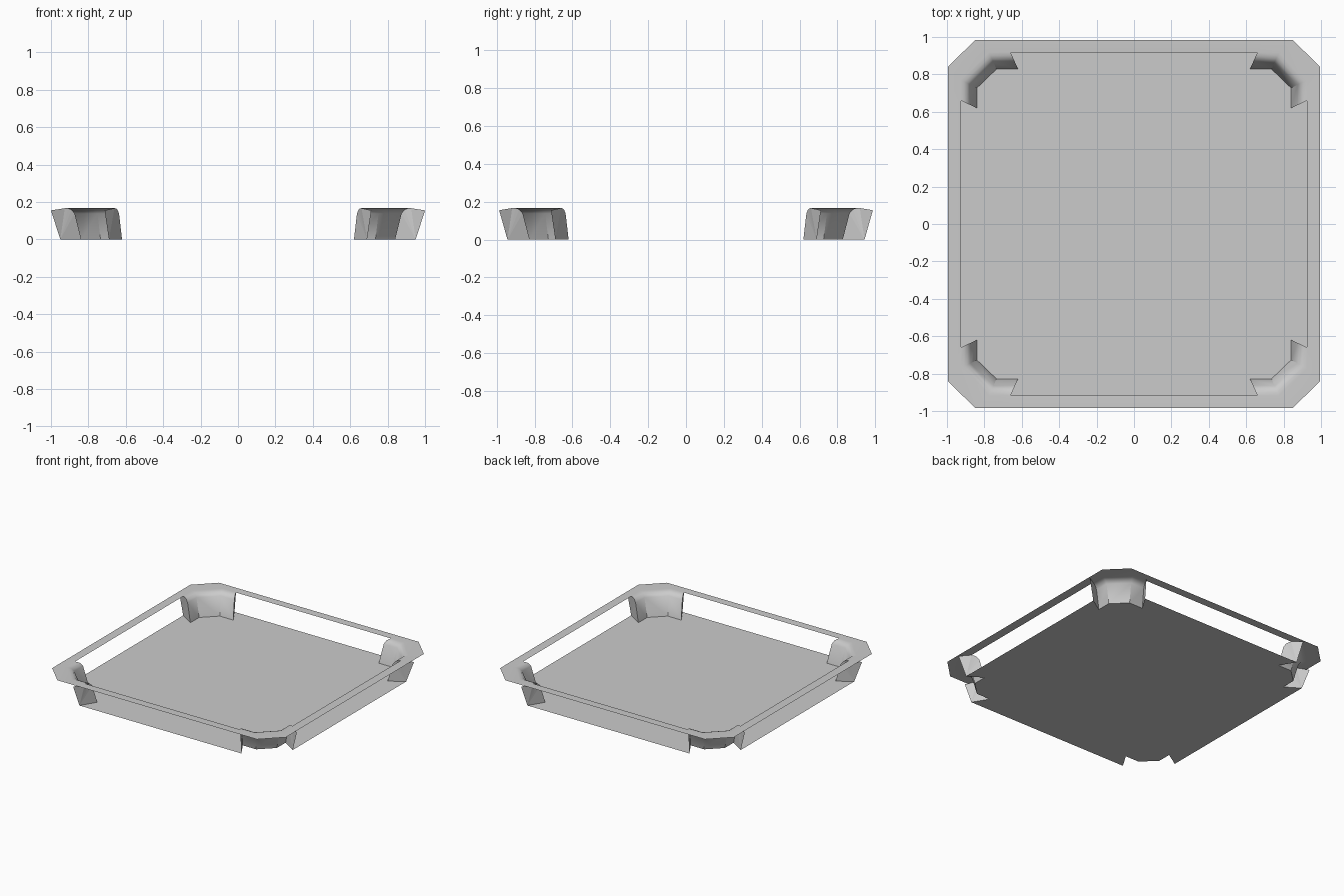
import bpy, bmesh, math

if "Cube" in bpy.data.objects:
    bpy.data.objects.remove(bpy.data.objects["Cube"])

RIM_Z = 0.167
# one quadrant, running from the back side round to the right side
FOOT = [(0.62, 0.828), (0.735, 0.828), (0.84, 0.727), (0.84, 0.62)]
LIP = [(0.66, 0.918), (0.775, 0.918), (0.926, 0.77), (0.926, 0.66)]
OUTER = [(0.66, 0.983), (0.85, 0.983), (0.995, 0.84), (0.995, 0.66)]
# wall profile: fraction from foot to lip, height
PROFILE = [(0.0, 0.0), (0.4, 0.138), (0.6, 0.158), (0.8, 0.165), (1.0, RIM_Z)]
# outer fold corners of each web: bottom and top
WEB_OUT = [(0.69, 0.943, 0.0), (0.713, 0.987, 0.155)]
WEB_OUT_SIDE = [(0.95, 0.69, 0.0), (1.0, 0.713, 0.155)]


def ring(points, z):
    """Repeat a quadrant's points clockwise round all four corners."""
    out = []
    for sx, sy in ((1, 1), (1, -1), (-1, -1), (-1, 1)):
        pts = points if sx * sy > 0 else points[::-1]
        out += [(sx * x, sy * y, z) for x, y in pts]
    return out


def blend(t):
    return [(a[0] + (b[0] - a[0]) * t, a[1] + (b[1] - a[1]) * t)
            for a, b in zip(FOOT, LIP)]


def make(name, bm):
    bmesh.ops.remove_doubles(bm, verts=bm.verts, dist=1e-5)
    mesh = bpy.data.meshes.new(name)
    bm.to_mesh(mesh)
    bm.free()
    ob = bpy.data.objects.new(name, mesh)
    bpy.context.collection.objects.link(ob)
    return ob


def face(bm, coords):
    return bm.faces.new([bm.verts.new(c) for c in coords])


# base sheet with notched corners
bm = bmesh.new()
outline = [WEB_OUT[0][:2]] + FOOT + [WEB_OUT_SIDE[0][:2]]
f = face(bm, ring(outline, 0.0))
f.normal_update()
if f.normal.z < 0:
    f.normal_flip()
make("base_sheet", bm)

# flat rim all round, rolling down into the four corner walls
bm = bmesh.new()
rows = [[bm.verts.new(c) for c in ring(blend(t), z)] for t, z in PROFILE]
rows.append([bm.verts.new(c) for c in ring(OUTER, RIM_Z)])
for r in range(len(rows) - 1):
    for i in range(16):
        is_rim = r == len(rows) - 2
        if is_rim or i % 4 != 3:
            j = (i + 1) % 16
            bm.faces.new((rows[r][j], rows[r][i], rows[r + 1][i], rows[r + 1][j]))
bmesh.ops.delete(bm, geom=[v for v in bm.verts if not v.link_faces], context='VERTS')
bm.normal_update()
for f in bm.faces:
    if f.normal.z < 0:
        f.normal_flip()
rim = make("rim_and_corner_walls", bm)
bpy.context.view_layer.objects.active = rim
rim.select_set(True)
bpy.ops.object.shade_smooth_by_angle(angle=math.radians(40))

# folded webs closing the two ends of each corner wall
bm = bmesh.new()
for sx in (1, -1):
    for sy in (1, -1):
        for k, out in ((0, WEB_OUT), (3, WEB_OUT_SIDE)):
            pts = [(*blend(t)[k], z) for t, z in PROFILE] + [out[1], out[0]]
            pts = [(sx * x, sy * y, z) for x, y, z in pts]
            # fan from the outer bottom corner
            for a, b in zip(pts[:-2], pts[1:-1]):
                face(bm, [pts[-1], a, b])
make("corner_webs", bm)
